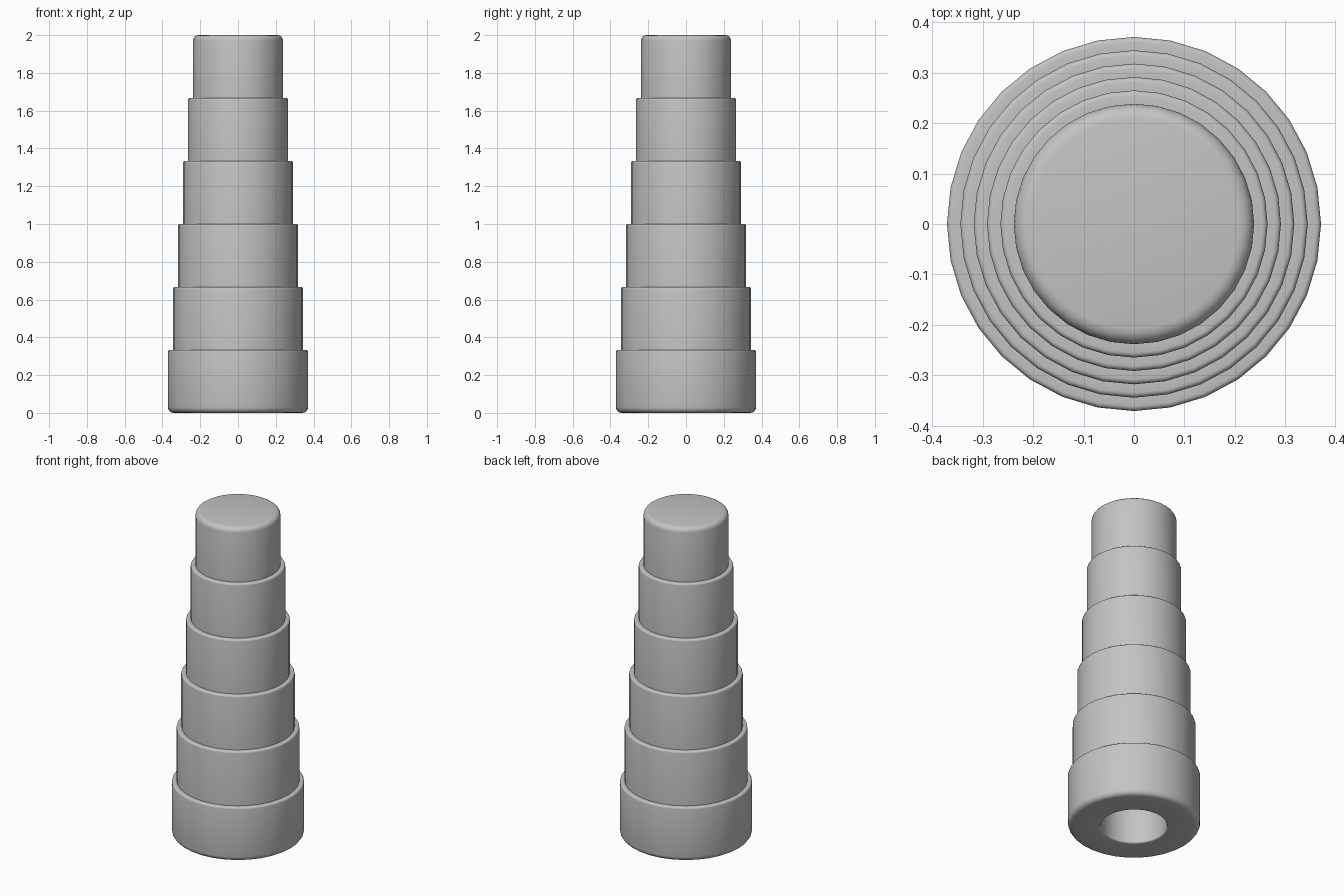
import bpy
import bmesh
from math import sin, cos, pi, radians

cube = bpy.data.objects.get("Cube")
if cube:
    bpy.data.objects.remove(cube)

SIDES = 32
TIERS = 6
BASE_RADIUS = 0.371
RADIUS_STEP = 0.0265
HEIGHT = 2.0
BORE_RADIUS = 0.185
BORE_TOP = 1.9


def rounded(r, z, size, start, steps=4):
    """Quarter-circle corner around centre (r, z), from the start angle."""
    angles = [start + pi / 2 * i / steps for i in range(steps + 1)]
    return [(r + size * cos(a), z + size * sin(a)) for a in angles]


# Half profile: blind bore, rounded foot, then the stepped tiers
profile = [(0, BORE_TOP), (BORE_RADIUS, BORE_TOP)]
profile += rounded(BORE_RADIUS + 0.01, 0.01, 0.01, pi)
profile += rounded(BASE_RADIUS - 0.03, 0.03, 0.03, -pi / 2)
for i in range(TIERS):
    radius = BASE_RADIUS - i * RADIUS_STEP
    top = HEIGHT * (i + 1) / TIERS
    bevel = 0.03 if i == TIERS - 1 else 0.01
    if i:
        profile.append((radius, HEIGHT * i / TIERS))
    profile += rounded(radius - bevel, top - bevel, bevel, 0)
profile.append((0, HEIGHT))

# Revolve the profile around the vertical axis
bm = bmesh.new()
verts = [bm.verts.new((r, 0, z)) for r, z in profile]
edges = [bm.edges.new(pair) for pair in zip(verts, verts[1:])]
bmesh.ops.spin(bm, geom=verts + edges, cent=(0, 0, 0), axis=(0, 0, 1),
               angle=2 * pi, steps=SIDES, use_duplicate=False)
bmesh.ops.remove_doubles(bm, verts=bm.verts[:], dist=0.0005)
bmesh.ops.recalc_face_normals(bm, faces=bm.faces[:])
mesh = bpy.data.meshes.new("stepped_sleeve")
bm.to_mesh(mesh)
bm.free()

# Plain grey finish
grey = bpy.data.materials.new("light_grey")
grey.use_nodes = True
colour = (0.55, 0.55, 0.55, 1)
grey.diffuse_color = colour
grey.node_tree.nodes["Principled BSDF"].inputs["Base Color"].default_value = colour
mesh.materials.append(grey)

sleeve = bpy.data.objects.new("stepped_sleeve", mesh)
bpy.context.collection.objects.link(sleeve)
bpy.ops.object.select_all(action="DESELECT")
sleeve.select_set(True)
bpy.context.view_layer.objects.active = sleeve
bpy.ops.object.shade_smooth_by_angle(angle=radians(35))
